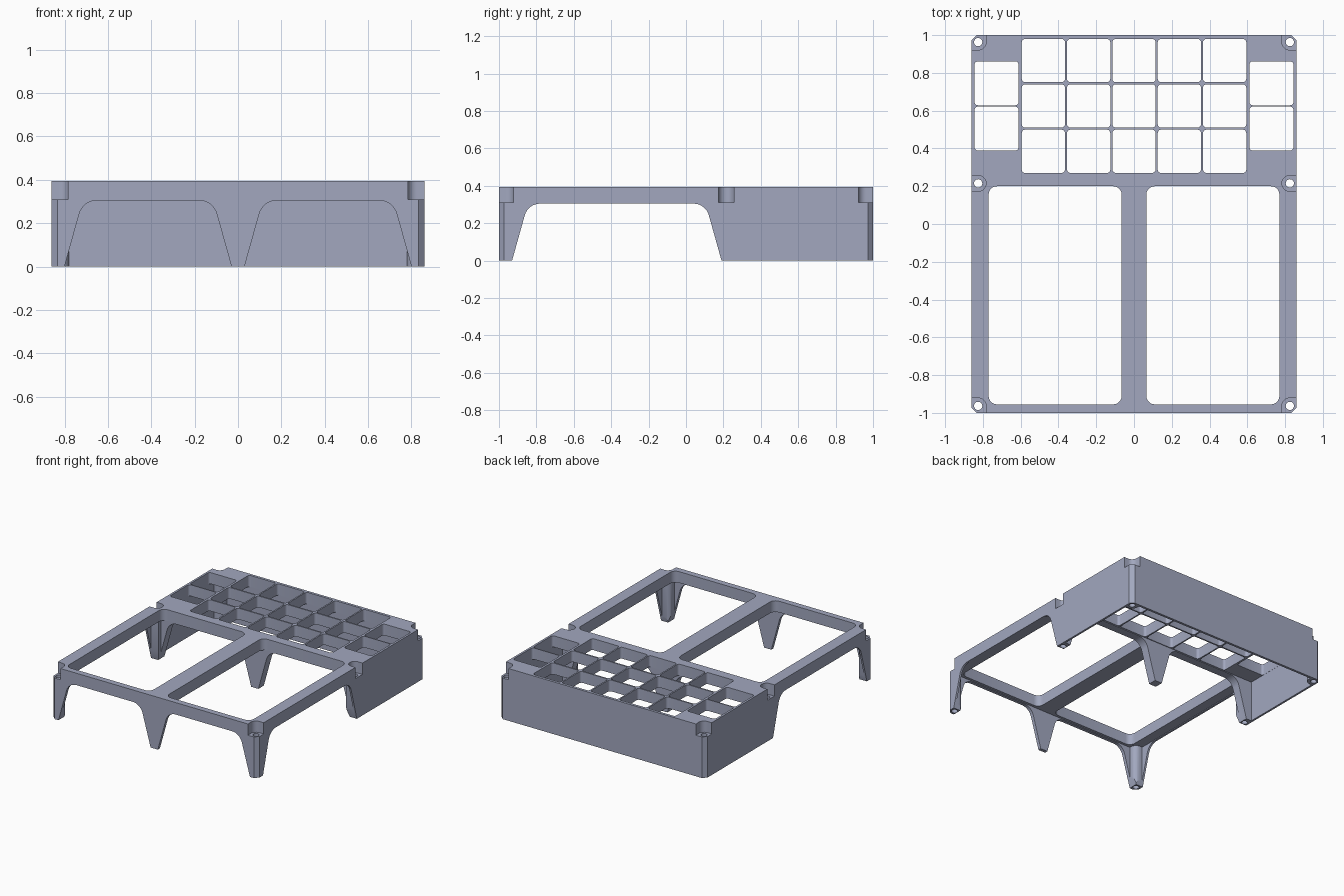
import bpy, math

if "Cube" in bpy.data.objects:
    bpy.data.objects.remove(bpy.data.objects["Cube"])

HX, HY, H = 0.86, 1.0, 0.395      # half width, half length, height
SPLIT, ARCH = 0.31, 0.305         # screw pocket floor, top of arches
PX, PY, PM = 0.825, 0.963, 0.215  # screw positions

mat = bpy.data.materials.new("blue_grey_plastic")
mat.diffuse_color = (0.36, 0.39, 0.52, 1)
mat.use_nodes = True
mat.node_tree.nodes["Principled BSDF"].inputs["Base Color"].default_value = mat.diffuse_color


def arc(cx, cy, r, a0, a1, n=8):
    return [(cx + r * math.cos(math.radians(a0 + (a1 - a0) * i / n)),
             cy + r * math.sin(math.radians(a0 + (a1 - a0) * i / n))) for i in range(n + 1)]


def circle(cx, cy, r, n=24):
    return arc(cx, cy, r, 0, 360, n)[:-1]


def rounded(x0, x1, y0, y1, r):
    return (arc(x1 - r, y1 - r, r, 0, 90, 5) + arc(x0 + r, y1 - r, r, 90, 180, 5)
            + arc(x0 + r, y0 + r, r, 180, 270, 5) + arc(x1 - r, y0 + r, r, 270, 360, 5))


def mirror_x(half):
    """Close a right-hand half outline with its mirror image."""
    return half + [(-x, y) for x, y in reversed(half)]


def prism(name, loops, z0, z1):
    """Extrude flat loops (outline plus holes) from z0 to z1."""
    cu = bpy.data.curves.new(name, 'CURVE')
    cu.dimensions, cu.fill_mode, cu.extrude = '2D', 'BOTH', (z1 - z0) / 2
    for pts in loops:
        sp = cu.splines.new('POLY')
        sp.points.add(len(pts) - 1)
        for p, (x, y) in zip(sp.points, pts):
            p.co = (x, y, 0, 1)
        sp.use_cyclic_u = True
    ob = bpy.data.objects.new(name, cu)
    bpy.context.collection.objects.link(ob)
    bpy.ops.object.select_all(action='DESELECT')
    ob.select_set(True)
    bpy.context.view_layer.objects.active = ob
    bpy.ops.object.convert(target='MESH')
    ob = bpy.context.view_layer.objects.active
    bpy.ops.object.mode_set(mode='EDIT')
    bpy.ops.mesh.select_all(action='SELECT')
    bpy.ops.mesh.remove_doubles(threshold=0.0002)
    bpy.ops.mesh.normals_make_consistent(inside=False)
    bpy.ops.object.mode_set(mode='OBJECT')
    ob.data.materials.clear()
    ob.data.materials.append(mat)
    ob.location.z = (z0 + z1) / 2
    return ob


def arch_profile(a, b, r=0.085):
    """Trapezoid opening with rounded upper corners, in (along, up)."""
    s, lean = 0.28, math.degrees(math.atan(0.28))
    inset = s * ARCH + r * math.tan(math.radians((90 - lean) / 2))
    z = ARCH - r
    return ([(a - s * 0.1, -0.1), (b + s * 0.1, -0.1)]
            + arc(b - inset, z, r, lean, 90) + arc(a + inset, z, r, 90, 180 - lean))


# Perforated top plate, notched around the screw heads
r = 0.042
plate = mirror_x(
    [(PX - r, -HY)] + arc(PX, -PY, r, 180, 90) + [(HX, -PY + r)]
    + [(HX, PM - r)] + arc(PX, PM, r, 270, 90, 14) + [(HX, PM + r)]
    + [(HX, PY - r)] + arc(PX, PY, r, 270, 180) + [(PX - r, HY)])
holes = []
for s in (-1, 1):
    holes.append(rounded(*sorted((s * 0.065, s * 0.77)), -0.955, 0.2, 0.045))
    for cy in (0.505, 0.745):
        holes.append(rounded(s * 0.7275 - 0.1165, s * 0.7275 + 0.1165, cy - 0.1165, cy + 0.1165, 0.018))
for i in range(-2, 3):
    for cy in (0.385, 0.625, 0.865):
        holes.append(rounded(i * 0.24 - 0.1145, i * 0.24 + 0.1145, cy - 0.1145, cy + 0.1145, 0.018))
prism("top_plate", [plate] + holes, SPLIT, H)

# Lower walls with screw columns in the corners
c, ix, iy, rb = 0.028, 0.845, 0.982, 0.045
outer = mirror_x([(HX - c, -HY), (HX, -HY + c), (HX, HY - c), (HX - c, HY)])
front_cavity = mirror_x(
    [(PX - rb, -0.975)] + arc(PX, -PY, rb, 180, 90) + [(ix, -PY + rb)]
    + [(ix, 0.17), (0.785, 0.17), (0.785, 0.2)])
rear_cavity = mirror_x(
    [(ix, 0.265), (ix, PY - rb)] + arc(PX, PY, rb, 270, 180) + [(PX - rb, iy)])
screws = [circle(s * PX, y, 0.022) for s in (-1, 1) for y in (-PY, PM, PY)]
walls = prism("lower_walls", [outer, front_cavity, rear_cavity] + screws, 0, SPLIT)

# Arched openings: two through front and middle walls, one through both sides
cutters = []
for a, b in ((0.03, 0.80), (-0.80, -0.03)):
    ob = prism("front_arch_cutter", [arch_profile(a, b)], 0, 1.4)
    ob.rotation_euler = (math.pi / 2, 0, 0)
    ob.location = (0, -0.4, 0)
    cutters.append(ob)
side = prism("side_arch_cutter", [arch_profile(-0.93, 0.19)], 0, 2.2)
side.rotation_euler = (math.pi / 2, 0, math.pi / 2)
side.location = (0, 0, 0)
cutters.append(side)
for ob in cutters:
    m = walls.modifiers.new("arch", 'BOOLEAN')
    m.operation, m.solver, m.object = 'DIFFERENCE', 'EXACT', ob
bpy.context.view_layer.update()
bpy.ops.object.select_all(action='DESELECT')
walls.select_set(True)
bpy.context.view_layer.objects.active = walls
bpy.ops.object.convert(target='MESH')
for ob in cutters:
    bpy.data.objects.remove(ob, do_unlink=True)

# Smooth the rounded corners, keep edges sharp
for ob in list(bpy.context.collection.objects):
    bpy.ops.object.select_all(action='DESELECT')
    ob.select_set(True)
    bpy.context.view_layer.objects.active = ob
    bpy.ops.object.shade_smooth_by_angle(angle=math.radians(30))
